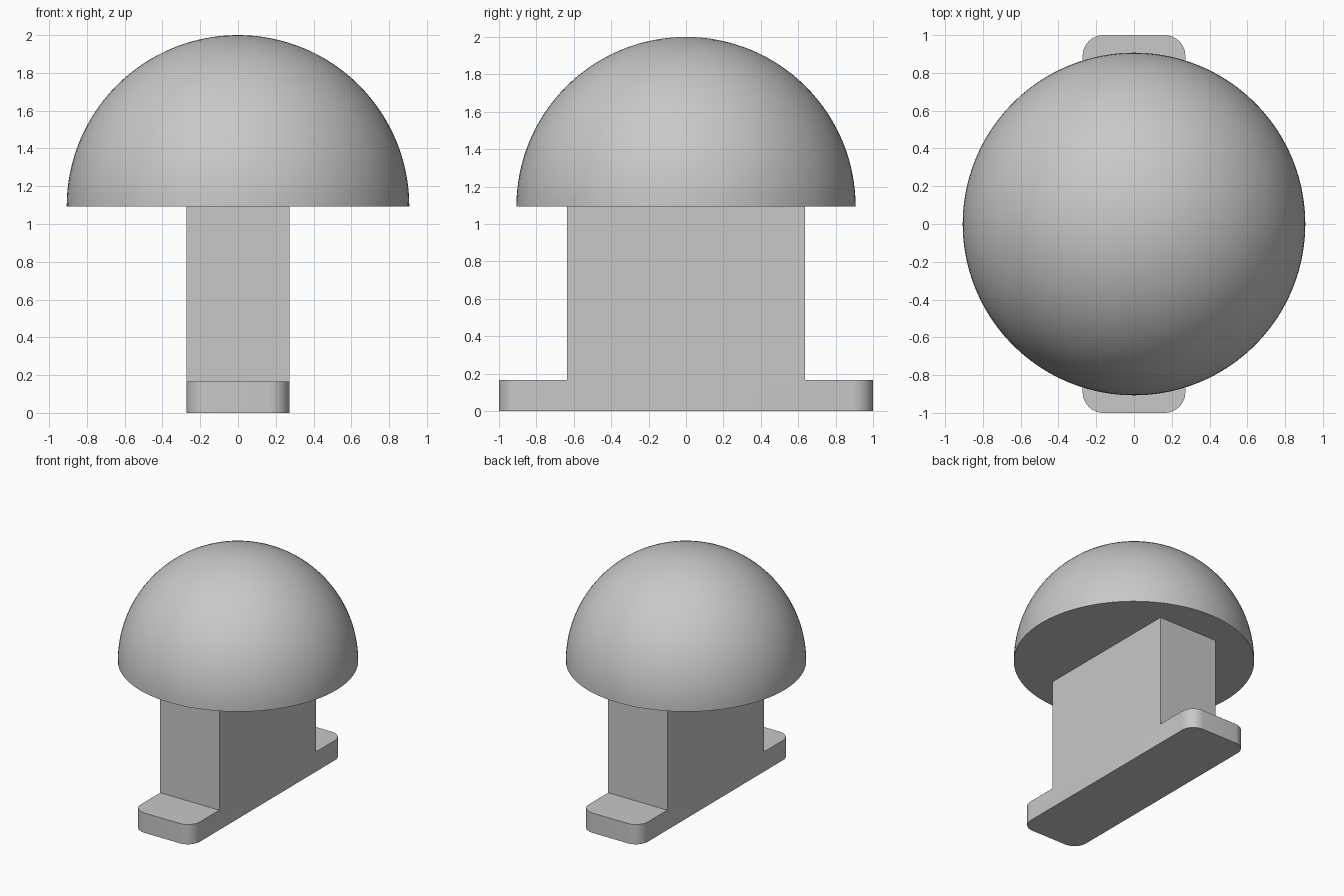
import bpy, bmesh, math

if "Cube" in bpy.data.objects:
    bpy.data.objects.remove(bpy.data.objects["Cube"], do_unlink=True)

RADIUS = 0.907          # dome radius
SEAT = 2 - RADIUS       # height of the dome's flat underside
HALF_WIDTH = 0.272      # half thickness of stem and foot
STEM = 0.635            # half length of the stem
FOOT_TOP = 0.165
CORNER = 0.11

grey = bpy.data.materials.new("plain grey")
grey.use_nodes = True
colour = (0.58, 0.58, 0.58, 1)
grey.diffuse_color = colour
grey.node_tree.nodes["Principled BSDF"].inputs["Base Color"].default_value = colour


def finish(bm, name):
    """Turn the bmesh into a smooth-shaded object with sharp edges kept."""
    bmesh.ops.recalc_face_normals(bm, faces=bm.faces)
    mesh = bpy.data.meshes.new(name)
    bm.to_mesh(mesh)
    bm.free()
    mesh.materials.append(grey)
    obj = bpy.data.objects.new(name, mesh)
    bpy.context.collection.objects.link(obj)
    bpy.ops.object.select_all(action='DESELECT')
    obj.select_set(True)
    bpy.context.view_layer.objects.active = obj
    bpy.ops.object.shade_smooth_by_angle(angle=math.radians(30))


# Stem and foot: inverted T profile extruded across the width
bm = bmesh.new()
half = [(1, 0), (1, FOOT_TOP), (STEM, FOOT_TOP), (STEM, SEAT)]
profile = half + [(-y, z) for y, z in reversed(half)]
face = bm.faces.new([bm.verts.new((-HALF_WIDTH, y, z)) for y, z in profile])
extruded = bmesh.ops.extrude_face_region(bm, geom=[face], use_keep_orig=True)
moved = [v for v in extruded["geom"] if isinstance(v, bmesh.types.BMVert)]
bmesh.ops.translate(bm, verts=moved, vec=(2 * HALF_WIDTH, 0, 0))

# Rounded vertical corners at the foot's ends
corners = [e for e in bm.edges
           if all(abs(v.co.y) > 0.99 for v in e.verts)
           and abs(e.verts[0].co.z - e.verts[1].co.z) > 0.1]
bmesh.ops.bevel(bm, geom=corners, offset=CORNER, segments=10,
                profile=0.5, affect='EDGES')
finish(bm, "stem_and_foot")

# Dome: upper half of a sphere, closed by a flat underside
bm = bmesh.new()
bmesh.ops.create_uvsphere(bm, u_segments=96, v_segments=64, radius=RADIUS)
bmesh.ops.delete(bm, geom=[v for v in bm.verts if v.co.z < -0.001], context='VERTS')
bmesh.ops.contextual_create(bm, geom=[e for e in bm.edges if e.is_boundary])
bmesh.ops.translate(bm, verts=bm.verts, vec=(0, 0, SEAT))
finish(bm, "dome_cap")
